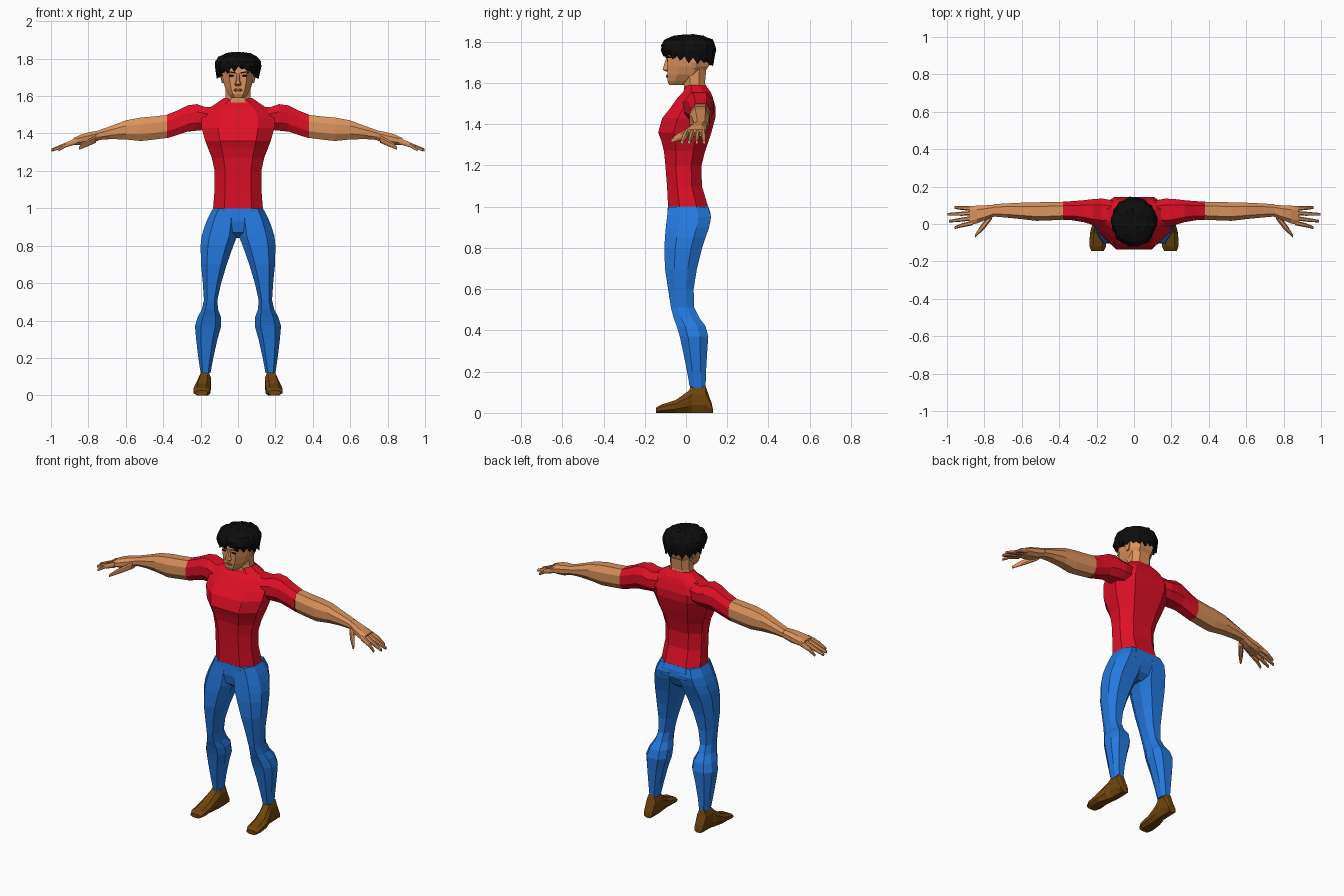
import bpy, bmesh, math, random

random.seed(4)
cube = bpy.data.objects.get("Cube")
if cube:
    bpy.data.objects.remove(cube, do_unlink=True)


def material(name, *rgb):
    mat = bpy.data.materials.new(name)
    mat.use_nodes = True
    color = (*rgb, 1)
    mat.diffuse_color = color
    shader = mat.node_tree.nodes["Principled BSDF"]
    shader.inputs["Base Color"].default_value = color
    shader.inputs["Roughness"].default_value = 0.9
    return mat


SKIN = material("skin", .71, .29, .11)
RED = material("shirt_red", .75, .005, .02)
BLUE = material("trouser_blue", .018, .19, .73)
BROWN = material("shoe_brown", .16, .06, .004)
BLACK = material("hair_black", .004, .004, .004)
LIP = material("lip_brown", .42, .12, .05)


def finish(bm, name, mat):
    bmesh.ops.recalc_face_normals(bm, faces=bm.faces)
    mesh = bpy.data.meshes.new(name)
    bm.to_mesh(mesh)
    bm.free()
    mesh.materials.append(mat)
    obj = bpy.data.objects.new(name, mesh)
    bpy.context.collection.objects.link(obj)
    return obj


def bridge(bm, rings):
    for low, high in zip(rings, rings[1:]):
        for i in range(len(low)):
            j = (i + 1) % len(low)
            bm.faces.new((low[i], low[j], high[j], high[i]))


# Eight-sided outline that fits its bounding box
OCTAGON = [(1, -.42), (1, .42), (.55, 1), (-.55, 1),
           (-1, .42), (-1, -.42), (-.55, -1), (.55, -1)]


def loft(name, mat, sections, axis="z", side=1):
    """Sections, in hundredths: position, then low and high of both cross axes."""
    bm = bmesh.new()
    rings = []
    for pos, a0, a1, b0, b1 in sections:
        ring = []
        for u, v in OCTAGON:
            a = (a0 + a1 + u * (a1 - a0)) / 2
            b = (b0 + b1 + v * (b1 - b0)) / 2
            x, y, z = {"z": (a, b, pos), "x": (pos, a, b), "y": (a, pos, b)}[axis]
            ring.append(bm.verts.new((side * x / 100, y / 100, z / 100)))
        rings.append(ring)
    bridge(bm, rings)
    bm.faces.new(rings[0])
    bm.faces.new(rings[-1])
    return finish(bm, name, mat)


def body(name, mat, sections):
    """Symmetric upright part: height, half width, front, back."""
    return loft(name, mat, [(z, -w, w, f, b) for z, w, f, b in sections])


def pair(name, mat, sections, axis="z"):
    for label, side in (("left", 1), ("right", -1)):
        loft(label + "_" + name, mat, sections, axis, side)


# Torso, pelvis and neck
body("shirt_torso", RED, [
    (100, 13.3, -8.7, 10.7), (110, 12.5, -9.2, 7.7), (120, 12.5, -10, 7.5),
    (127, 14, -10.7, 9.3), (132, 16, -12, 11), (136, 17.5, -13.5, 12.3),
    (143, 19.5, -11.5, 14.2), (148, 19.5, -7.5, 14.4), (153, 16.5, -4, 13),
    (155.5, 12.5, -1.5, 12), (159, 7.5, 0, 9.5)])
body("trouser_pelvis", BLUE, [
    (84, 2, -4, 5), (87, 9, -8, 9), (93, 15.5, -9.2, 12), (97, 14.5, -9, 11.8),
    (100, 13.4, -8.8, 10.8)])
body("neck", SKIN, [(156, 7.5, -1, 10), (160, 6.6, -1, 9.2), (168, 6.5, -2, 10)])

# Head with jaw, nose, lips and ears
body("head", SKIN, [
    (159, 3.5, -8.2, 0), (161, 5, -9, 3), (164, 6.8, -9, 8), (168, 8, -9, 11),
    (173, 8.6, -9, 12), (178, 8.6, -8.6, 12), (181, 5, -5, 9)])
body("nose", SKIN, [
    (165.5, 1.2, -9.6, -8), (166.4, 1.9, -11.3, -8), (168, 1.2, -10.9, -8),
    (172, .8, -9.6, -8)])
body("lips", LIP, [(162.5, 1.4, -9.4, -8), (163.2, 2.5, -9.7, -8),
                   (164, 1.2, -9.5, -8)])
pair("ear", SKIN, [(167, 7, 8.6, 3, 5), (170, 7, 9.4, 2.5, 6), (173, 7, 9.2, 3, 6)])
pair("eye", BLACK, [(-9.2, 2, 4.8, 170.3, 171.4), (-8.8, 2, 4.8, 170.3, 171.4)], "y")
pair("eyebrow", BLACK, [(1.4, -9.3, -8.7, 172, 172.6), (4, -9.3, -8.7, 172.6, 173.3),
                        (6, -9, -7, 172.2, 172.6)], "x")

# Sleeves, forearms and hands
pair("sleeve", RED, [
    (8, 0, 12, 142, 155), (17, -1.5, 13.6, 142, 154), (22, -.5, 13.3, 141.5, 155.7),
    (27, 1, 12.7, 141, 155), (33, 2, 12.2, 139, 152), (38, 2.2, 12, 137.5, 150)], "x")
pair("forearm", SKIN, [
    (38, 2.3, 11.9, 137.6, 149.9), (46, 1.9, 11.7, 136.6, 149), (52, 1.7, 11.6, 136, 148.5),
    (60, 2.6, 11.4, 136.8, 147), (68, 3.4, 11, 137, 144), (75, 4, 10.6, 136.5, 141.5)], "x")
pair("palm", SKIN, [
    (74, 4.2, 10.4, 136.5, 141.6), (79, 2.3, 10, 134.5, 140.8),
    (84, .3, 9.8, 133.8, 139.4), (88, -.5, 9.6, 134, 137.5)], "x")
fingers = [("index", 96, .6, -2), ("middle", 99, 3.2, 1.5),
           ("ring", 99.6, 5.8, 5.2), ("little", 96, 8.3, 8.8)]
for name, tip, root_y, tip_y in fingers:
    middle = (root_y + tip_y) / 2
    pair(name + "_finger", SKIN, [
        (86, root_y - 1.2, root_y + 1.2, 134.3, 137.8),
        (92, middle - 1.1, middle + 1.1, 132.6, 135.2),
        (tip, tip_y - .7, tip_y + .7, 130.4, 132)], "x")
pair("thumb", SKIN, [
    (76, 2.5, 7, 135, 139), (79.5, -2, 2.6, 133.5, 137), (82.5, -5, -1.6, 132.3, 135.3),
    (85, -7.2, -5.6, 131.3, 133)], "x")

# Trouser legs and shoes
pair("trouser_leg", BLUE, [
    (12, 14.7, 20, 2, 9.5), (20, 13.2, 21.2, .5, 9.7), (30, 11, 22.4, -1.5, 10.3),
    (37, 9, 23, -3, 10.8), (42, 9.2, 21.5, -4.5, 9.5), (46, 10.7, 19.3, -6, 6.5),
    (51, 11, 18.2, -7.3, 4), (60, 9, 18.8, -8.7, 3.7), (70, 6, 19.8, -10.2, 5.3),
    (80, 2.5, 20, -10.5, 7.8), (85, .5, 19.5, -10.2, 9.5), (90, 0, 18, -9.8, 11.2),
    (95, 0, 16, -9.2, 12.2), (99.9, 0, 13.4, -8.7, 10.7)])
pair("shoe", BROWN, [
    (-14.5, 16.2, 22.8, 0, 2.5), (-12, 15, 23.8, 0, 4), (-5, 14.8, 23.6, 0, 6.2),
    (1, 14.6, 22, 0, 10.5), (3, 14.4, 21, 0, 13), (9.5, 14.4, 20.8, 0, 13),
    (12.5, 14.8, 20.5, 0, 4.5), (13, 15.2, 20, 0, 2)], "y")

# Hair: domed cap with a ragged fringe
bm = bmesh.new()
count = 36
rings = []
for radius, height in ((.2, 183.5), (.55, 182.8), (.83, 181), (.95, 178.5), (.97, 176), (.9, 0)):
    ring = []
    for i in range(count):
        angle = math.tau * i / count
        ragged = radius * random.uniform(.95, 1.05)
        z = height + random.uniform(-.4, .2)
        if not height:
            front = max(0, -math.sin(angle))
            z = 169 + 4.5 * front + (i % 2) * 2.5 + random.uniform(-1, 1)
        ring.append(bm.verts.new((.125 * ragged * math.cos(angle),
                                  .012 + .136 * ragged * math.sin(angle), z / 100)))
    rings.append(ring)
bridge(bm, rings)
bm.faces.new(rings[0])
center = bm.verts.new((0, .02, 1.75))
for i in range(count):
    bm.faces.new((rings[-1][i - 1], rings[-1][i], center))
finish(bm, "hair", BLACK)
